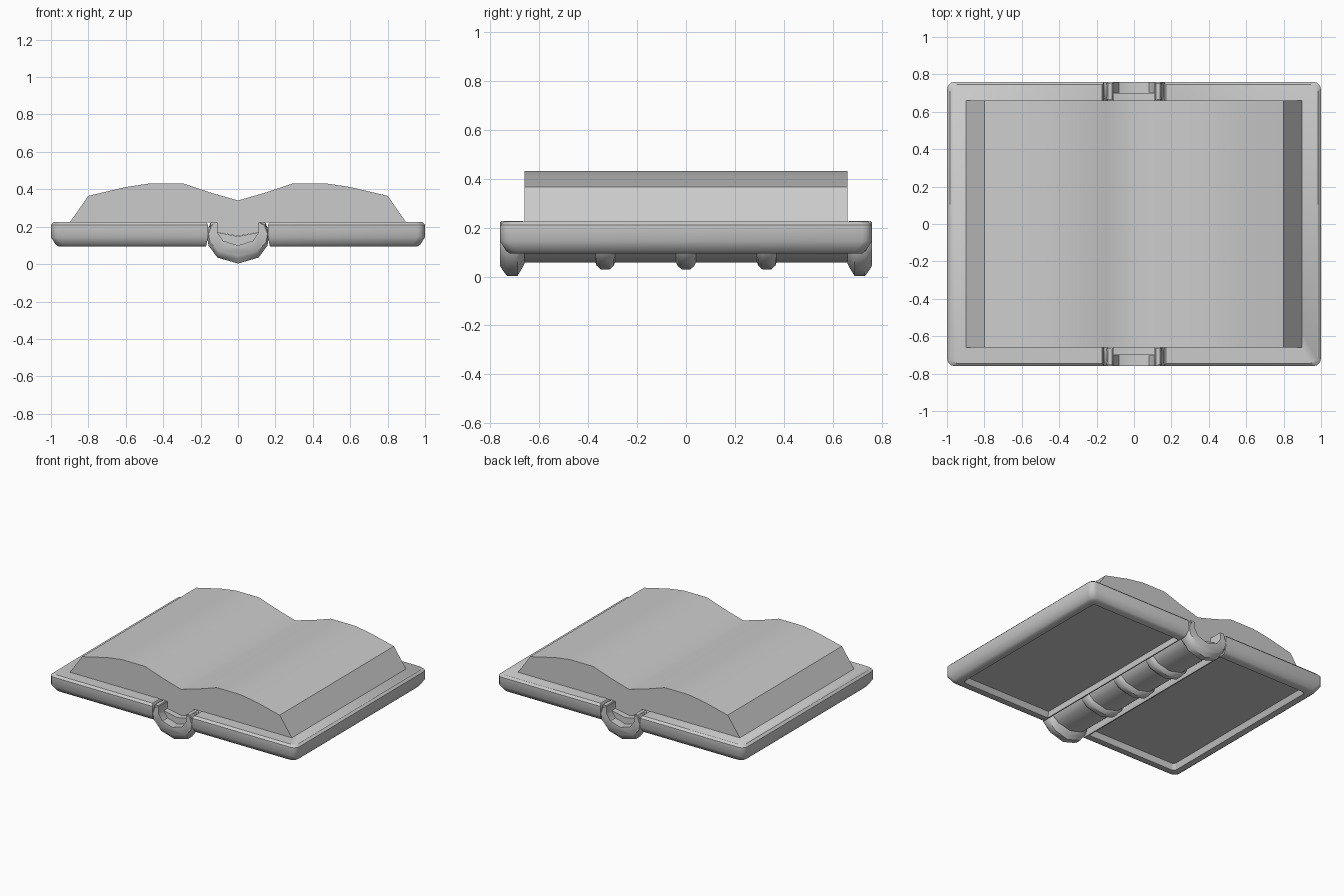
import bpy, bmesh, math
from mathutils import Vector

old = bpy.data.objects.get("Cube")
if old:
    bpy.data.objects.remove(old, do_unlink=True)

grey = bpy.data.materials.new("plain grey")
grey.use_nodes = True
colour = (0.6, 0.6, 0.6, 1)
grey.diffuse_color = colour
grey.node_tree.nodes["Principled BSDF"].inputs["Base Color"].default_value = colour


def loft(name, rings, angle=38):
    """Skin a list of closed rings and cap both ends."""
    bm = bmesh.new()
    loops = [[bm.verts.new(p) for p in ring] for ring in rings]
    for a, b in zip(loops, loops[1:]):
        for i in range(len(a)):
            j = (i + 1) % len(a)
            bm.faces.new((a[i], a[j], b[j], b[i]))
    bm.faces.new(loops[0])
    bm.faces.new(loops[-1])
    bmesh.ops.recalc_face_normals(bm, faces=bm.faces)
    mesh = bpy.data.meshes.new(name)
    bm.to_mesh(mesh)
    bm.free()
    mesh.materials.append(grey)
    obj = bpy.data.objects.new(name, mesh)
    bpy.context.collection.objects.link(obj)
    bpy.ops.object.select_all(action="DESELECT")
    obj.select_set(True)
    bpy.context.view_layer.objects.active = obj
    bpy.ops.object.shade_smooth_by_angle(angle=math.radians(angle))
    return obj


def mirrored(half):
    """Mirror a right-to-centre profile across x = 0."""
    return half + [(-x, z) for x, z in reversed(half[:-1])]


def at_y(section, y):
    return [(x, y, z) for x, z in section]


# Covers: rounded boards with a recessed panel underneath
def board_ring(side, inset, spine_inset, z, radius=0.04):
    x0, x1, y1 = 0.16 + spine_inset, 1 - inset, 0.76 - inset
    pts = [(x0, -y1)]
    for cy, start in ((-y1 + radius, -90), (y1 - radius, 0)):
        for k in range(4):
            a = math.radians(start + 30 * k)
            pts.append((x1 - radius + radius * math.cos(a), cy + radius * math.sin(a)))
    pts.append((x0, y1))
    return [(side * x, y, z) for x, y in pts]


for label, side in (("left", 1), ("right", -1)):
    loft(label + "_cover", [
        board_ring(side, 0.10, 0.025, 0.135, 0.02),
        board_ring(side, 0.085, 0.02, 0.095, 0.025),
        board_ring(side, 0.04, 0.012, 0.095),
        board_ring(side, 0.025, 0.008, 0.105),
        board_ring(side, 0.0, 0.0, 0.145),
        board_ring(side, 0.0, 0.0, 0.21),
        board_ring(side, 0.015, 0.01, 0.225),
    ])

# Page block
pages = mirrored([(0.9, 0.222), (0.8, 0.365), (0.6, 0.412), (0.48, 0.43),
                  (0.29, 0.43), (0.15, 0.383), (0, 0.34)])
pages += [(-0.11, 0.222), (-0.11, 0.17), (0, 0.15), (0.11, 0.17), (0.11, 0.222)]
loft("pages", [at_y(pages, -0.66), at_y(pages, 0.66)])

# Spine shell
shell = mirrored([(0.14, 0.2), (0.155, 0.16), (0.145, 0.12), (0.1, 0.082), (0, 0.058)])
rim = mirrored([(0.145, 0.225), (0.168, 0.17), (0.158, 0.1), (0.11, 0.035), (0, 0.003)])
filling = list(reversed(mirrored([(0.11, 0.2), (0.11, 0.17), (0, 0.148)])))
loft("spine", [at_y(shell + filling, -0.7), at_y(shell + filling, 0.7)])


# Raised bands across the spine
def band(name, y, steps, inner):
    rings = []
    for dy, t in steps:
        outer = [Vector(a).lerp(Vector(b), t) for a, b in zip(shell, rim)]
        rings.append(at_y(outer + inner, y + dy))
    return loft(name, rings)


hook = list(reversed(mirrored([(0.11, 0.222), (0.11, 0.17), (0.08, 0.125), (0, 0.1)])))
for label, sign in (("front", -1), ("back", 1)):
    band(label + "_spine_end", sign * 0.71,
         [(-0.05, 0.1), (-0.04, 0.45), (-0.022, 1), (0.022, 1), (0.04, 0.55), (0.05, 0.25)]
         if sign > 0 else
         [(-0.05, 0.25), (-0.04, 0.55), (-0.022, 1), (0.022, 1), (0.04, 0.45), (0.05, 0.1)],
         hook)
    # Upright tips beside the page gutter
    for side in (-1, 1):
        tip = [(side * x, z) for x, z in
               ((0.11, 0.14), (0.11, 0.218), (0.117, 0.226), (0.14, 0.226),
                (0.147, 0.218), (0.155, 0.14))]
        loft(label + ("_left_tip" if side > 0 else "_right_tip"),
             [at_y(tip, sign * 0.665), at_y(tip, sign * 0.755)])

rib_steps = [(-0.04, 0), (-0.035, 0.25), (-0.018, 0.52), (0.018, 0.52), (0.035, 0.25), (0.04, 0)]
for i, label in enumerate(("front", "middle", "back")):
    band(label + "_spine_rib", (i - 1) * 0.33, rib_steps, filling)
